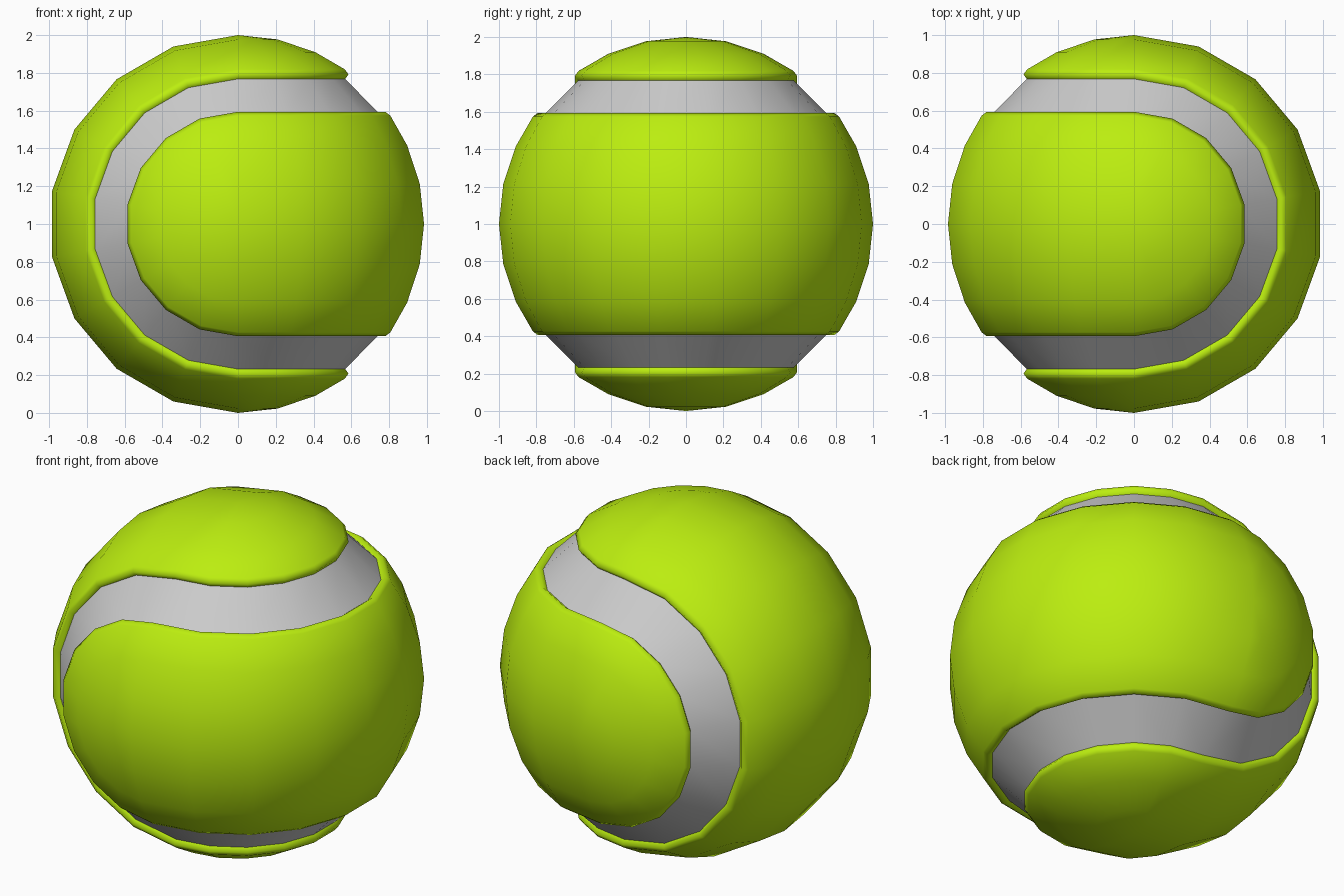
import bpy, bmesh
from math import sin, cos, radians, pi, asin
from mathutils import Vector, Matrix

if "Cube" in bpy.data.objects:
    bpy.data.objects.remove(bpy.data.objects["Cube"])

SEG = 9                       # facets per half turn
EDGE = asin(0.6)              # angular half-width of a felt panel
GROOVE = 0.96                 # radius of the sunken seam
CENTRE = Vector((0, 0, 1))
# turns one panel into its interlocking partner
SWAP = Matrix(((-1, 0, 0), (0, 0, 1), (0, 1, 0)))

# panel section: (angle from the panel's middle line, radius), ending in a rim and wall
SECTION = [(0, 1), (EDGE / 3, 1), (EDGE * 2 / 3, 1), (radians(35), 1),
           (EDGE, 0.99), (EDGE, GROOVE)]


def band_point(t, r, i):
    """Point on the half belt wrapped around z, on the +x side."""
    p = -pi / 2 + pi * i / SEG
    return Vector((cos(t) * cos(p), cos(t) * sin(p), sin(t))) * r


def cap_point(t, r, i, side):
    """Point on the half cap around the y axis, on the -x side."""
    a = pi / 2 + pi * i / SEG
    return Vector((sin(t) * cos(a), side * cos(t), sin(t) * sin(a))) * r


def add_grid(bm, rows):
    verts = [[bm.verts.new(p) for p in row] for row in rows]
    for a, b in zip(verts, verts[1:]):
        for i in range(len(a) - 1):
            bm.faces.new((a[i], a[i + 1], b[i + 1], b[i]))


def finish(bm, name, matrix, material=None):
    bmesh.ops.remove_doubles(bm, verts=bm.verts, dist=1e-4)
    bmesh.ops.recalc_face_normals(bm, faces=bm.faces)
    bm.normal_update()
    if sum(f.normal.dot(f.calc_center_median()) * f.calc_area() for f in bm.faces) < 0:
        bmesh.ops.reverse_faces(bm, faces=bm.faces)
    for v in bm.verts:
        v.co = matrix @ v.co + CENTRE
    for f in bm.faces:
        f.smooth = True
    mesh = bpy.data.meshes.new(name)
    bm.to_mesh(mesh)
    bm.free()
    if material:
        mesh.materials.append(material)
    obj = bpy.data.objects.new(name, mesh)
    bpy.context.collection.objects.link(obj)


green = bpy.data.materials.new("green_felt")
green.diffuse_color = (0.5, 0.85, 0.005, 1)
green.use_nodes = True
green.node_tree.nodes["Principled BSDF"].inputs["Base Color"].default_value = green.diffuse_color

# two felt panels: half belt plus a half cap at each end
full = [(-t, r) for t, r in reversed(SECTION[1:])] + SECTION
for name, matrix in (("felt_panel_right", Matrix.Identity(3)), ("felt_panel_left", SWAP)):
    bm = bmesh.new()
    add_grid(bm, [[band_point(t, r, i) for i in range(SEG + 1)] for t, r in full])
    for side in (-1, 1):
        add_grid(bm, [[cap_point(t, r, i, side) for i in range(SEG + 1)] for t, r in SECTION])
    finish(bm, name, matrix, green)

# grey seam strip: upper and lower arcs on the right, repeated swapped on the left
bm = bmesh.new()
for matrix in (Matrix.Identity(3), SWAP):
    for side in (-1, 1):
        add_grid(bm, [[matrix @ band_point(side * t, GROOVE, i) for i in range(SEG + 1)]
                      for t in (EDGE, pi / 2 - EDGE)])
finish(bm, "seam", Matrix.Identity(3))
